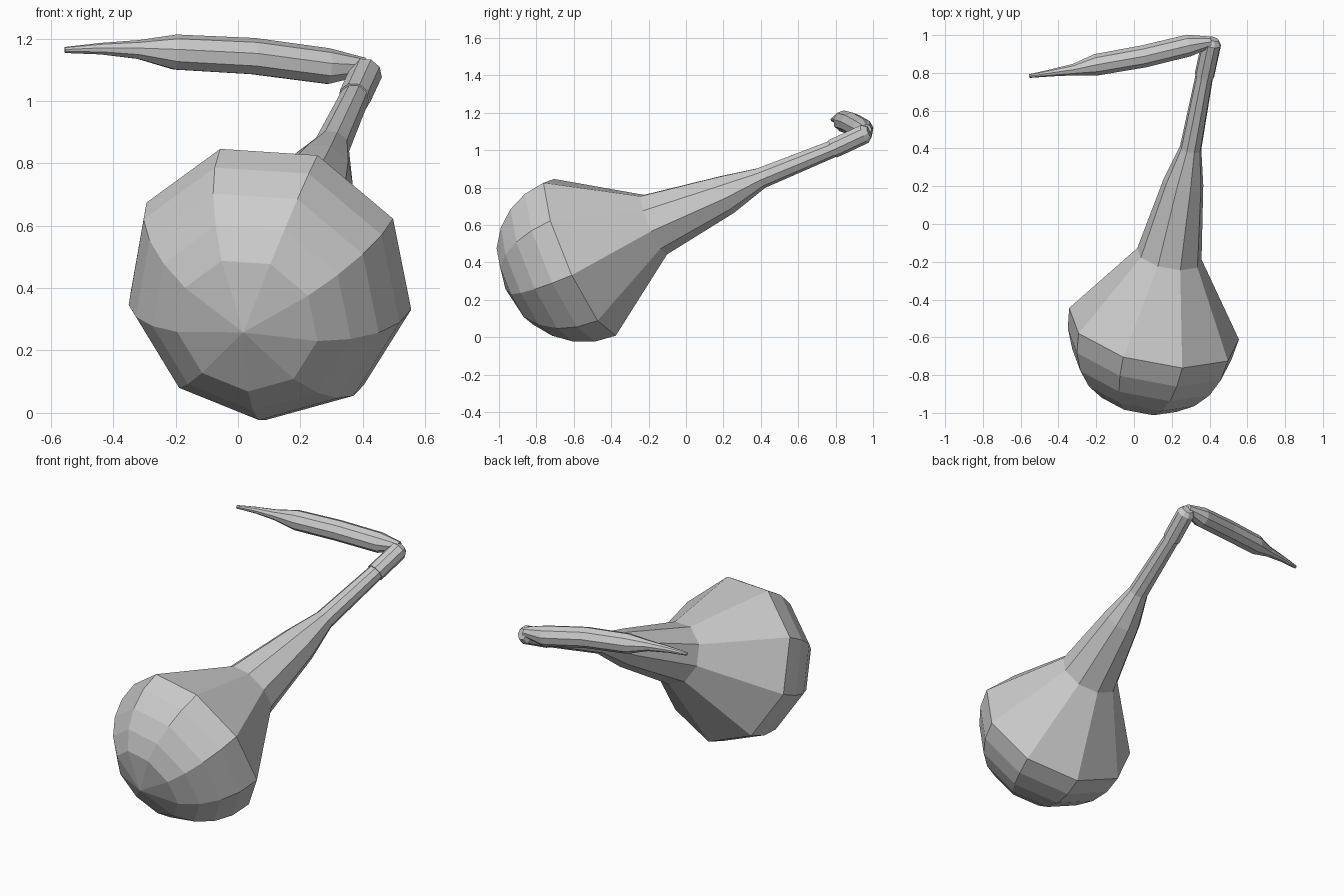
import bpy, bmesh
from math import sin, cos, radians
from mathutils import Vector

cube = bpy.data.objects.get("Cube")
if cube:
    bpy.data.objects.remove(cube, do_unlink=True)

SIDES = 9

grey = bpy.data.materials.new("plain_grey")
grey.use_nodes = True
GREY = (0.6, 0.6, 0.6, 1)
grey.diffuse_color = GREY
grey.node_tree.nodes["Principled BSDF"].inputs["Base Color"].default_value = GREY


def tube(name, rings, start_angle):
    """Flat-faced tube through (centre, radius) rings; zero radius makes a pole."""
    bm = bmesh.new()
    centres = [Vector(c) for c, r in rings]
    loops = []
    for i, (c, r) in enumerate(rings):
        here = centres[i]
        before = (here - centres[i - 1]).normalized() if i else Vector()
        after = (centres[i + 1] - here).normalized() if i + 1 < len(rings) else Vector()
        axis = (before + after).normalized()
        up = (Vector((0, 0, 1)) - axis * axis.z).normalized()
        side = axis.cross(up)
        if r == 0:
            loops.append([bm.verts.new(here)] * SIDES)
            continue
        angles = [radians(start_angle + 360 * k / SIDES) for k in range(SIDES)]
        loops.append([bm.verts.new(here + (up * cos(a) + side * sin(a)) * r) for a in angles])
    for a, b in zip(loops, loops[1:]):
        for k in range(SIDES):
            n = (k + 1) % SIDES
            corners = list(dict.fromkeys((a[k], a[n], b[n], b[k])))
            bm.faces.new(corners)
    # end caps
    for loop in (loops[0], loops[-1]):
        if loop[0] is not loop[1]:
            bm.faces.new(loop)
    bmesh.ops.recalc_face_normals(bm, faces=bm.faces)
    mesh = bpy.data.meshes.new(name)
    bm.to_mesh(mesh)
    bm.free()
    mesh.materials.append(grey)
    obj = bpy.data.objects.new(name, mesh)
    bpy.context.collection.objects.link(obj)
    return obj


# Bulb: half sphere facing front, then a cone running into the neck
centre = Vector((0.105, -0.56, 0.435))
axis = Vector((0.195, 0.899, 0.392)).normalized()
RADIUS = 0.465
dome = [(centre - axis * RADIUS * 0.97 * cos(radians(t)), RADIUS * sin(radians(t)))
        for t in (0, 30, 45, 60, 75, 90)]
neck = [((0.187, -0.17, 0.605), 0.176),
        ((0.262, 0.215, 0.765), 0.108),
        ((0.30, 0.40, 0.852), 0.058),
        ((0.376, 0.80, 1.015), 0.047)]
tube("bulb_and_neck", dome + neck, -16)

# Slightly thicker sleeve ending in a blunt elbow
tube("neck_end", [((0.373, 0.785, 1.009), 0.053),
                  ((0.41, 0.955, 1.088), 0.053),
                  ((0.417, 0.98, 1.098), 0.032)], -16)

# Bent tail tapering to a fine tip
tube("tail", [((0.41, 0.965, 1.11), 0.028),
              ((0.29, 0.945, 1.11), 0.059),
              ((0.05, 0.887, 1.142), 0.060),
              ((-0.20, 0.843, 1.155), 0.058),
              ((-0.32, 0.817, 1.164), 0.031),
              ((-0.44, 0.80, 1.167), 0.019),
              ((-0.555, 0.783, 1.163), 0.010)], 0)
